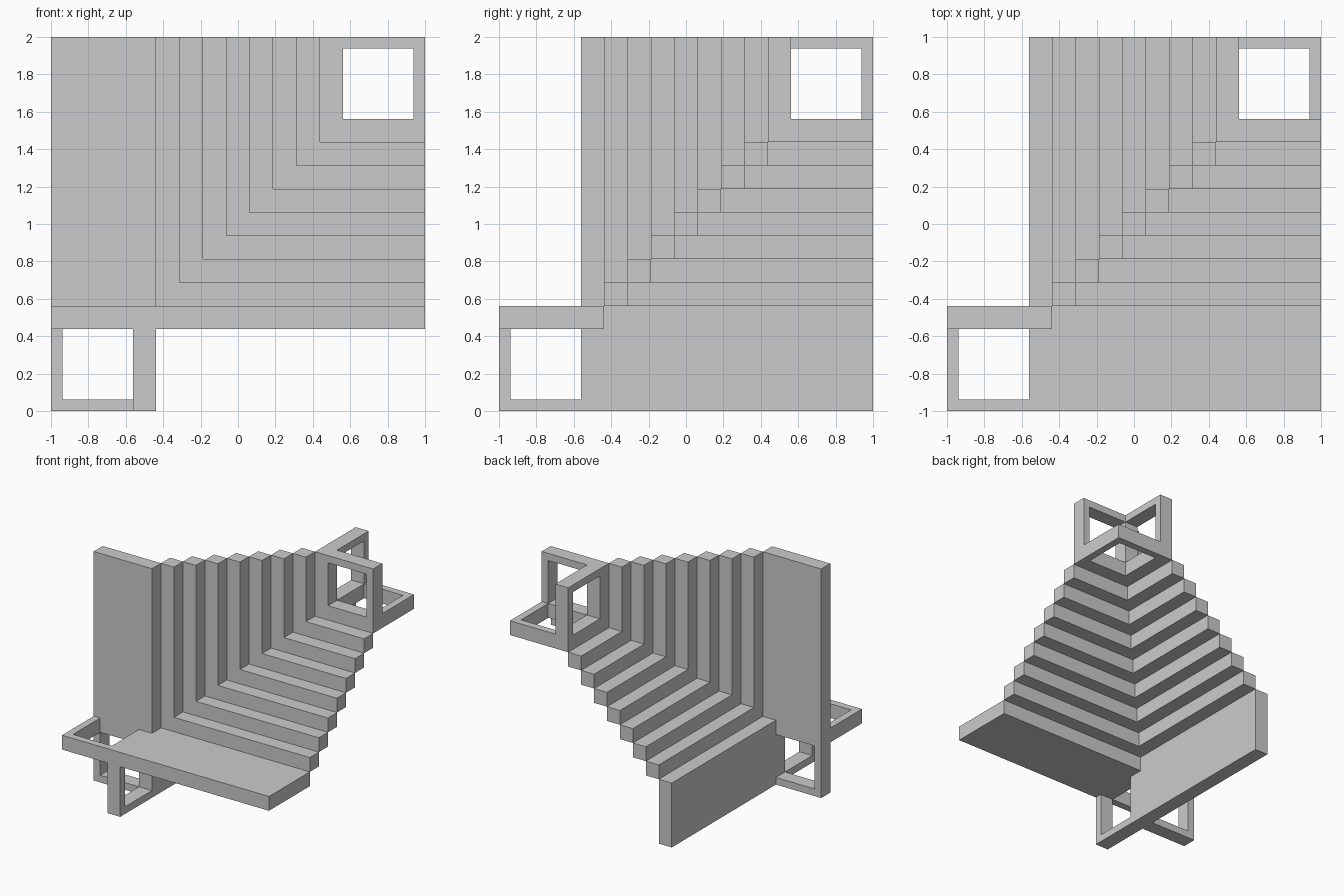
import bpy, bmesh

if "Cube" in bpy.data.objects:
    bpy.data.objects.remove(bpy.data.objects["Cube"])

# Shared grid levels: thin rim, opening, nine equal steps, opening, thin rim
LEVELS = [-1, -0.9375] + [-0.5625 + 0.125 * k for k in range(10)] + [0.9375, 1]
LOW, HIGH, END = 2, 10, 13          # first step, last step, number of cells
owner = {}                          # grid cell -> part name


def fill(part, xs, ys, zs, hole=None):
    """Claim a block of cells, repeated three times around the (1,1,1) diagonal."""
    for x in xs:
        for y in ys:
            for z in zs:
                if hole == (x, z):
                    continue
                for cell in ((x, y, z), (z, x, y), (y, z, x)):
                    owner.setdefault(cell, part)


# Long end plates with a square window in the low corner
fill("end_plates", range(0, LOW + 1), [LOW], range(END), hole=(1, 1))

# Small square window frames at the high corner
fill("window_frames", range(HIGH, END), [HIGH], range(HIGH, END), hole=(11, 11))

# Stair bars climbing the diagonal
for s in range(LOW, HIGH + 1):
    fill("stair_bars", [s], [s], range(s, END))


def build(part):
    """Skin the exposed sides of a part's cells, then merge flat regions."""
    bm = bmesh.new()
    verts = {}

    def vert(i):
        if i not in verts:
            x, y, z = (LEVELS[n] for n in i)
            verts[i] = bm.verts.new((x, y, z + 1))
        return verts[i]

    for cell in [c for c, p in owner.items() if p == part]:
        for axis in range(3):
            a, b = (axis + 1) % 3, (axis + 2) % 3
            for side in (0, 1):
                other = list(cell)
                other[axis] += 2 * side - 1
                if tuple(other) in owner:
                    continue
                loop = []
                for da, db in ((0, 0), (1, 0), (1, 1), (0, 1)):
                    p = list(cell)
                    p[axis] += side
                    p[a] += da
                    p[b] += db
                    loop.append(vert(tuple(p)))
                bm.faces.new(loop if side else loop[::-1])
    bmesh.ops.dissolve_limit(bm, angle_limit=0.01, verts=bm.verts[:], edges=bm.edges[:])
    mesh = bpy.data.meshes.new(part)
    bm.to_mesh(mesh)
    bm.free()
    bpy.context.collection.objects.link(bpy.data.objects.new(part, mesh))


for name in ("end_plates", "stair_bars", "window_frames"):
    build(name)
